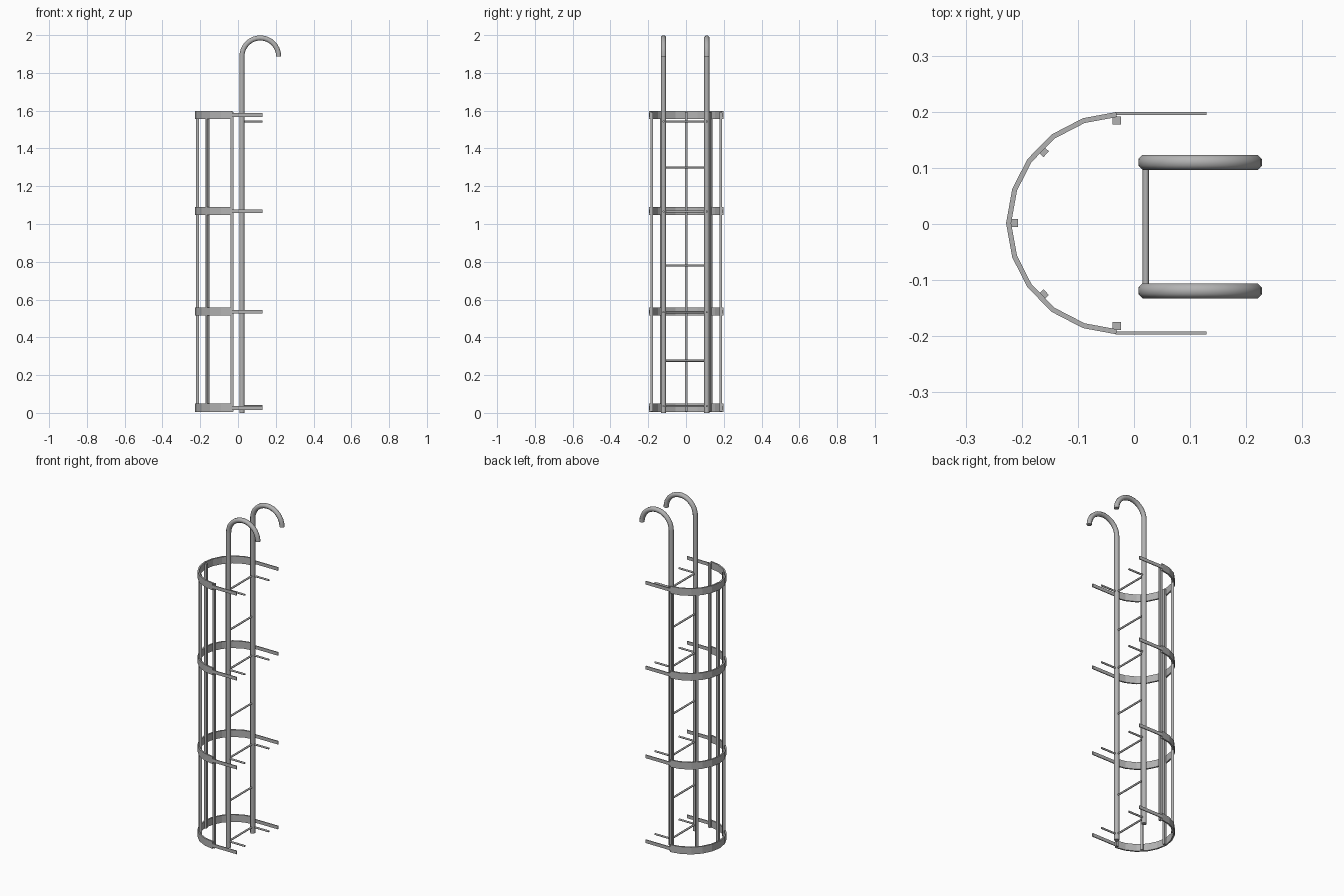
import bpy, bmesh, math
from mathutils import Vector, Matrix

if "Cube" in bpy.data.objects:
    bpy.data.objects.remove(bpy.data.objects["Cube"])

GREY = (0.45, 0.45, 0.45, 1)
steel = bpy.data.materials.new("grey steel")
steel.use_nodes = True
steel.diffuse_color = GREY
steel.node_tree.nodes["Principled BSDF"].inputs["Base Color"].default_value = GREY


def finish(name, bm, smooth=False):
    bmesh.ops.recalc_face_normals(bm, faces=bm.faces)
    mesh = bpy.data.meshes.new(name)
    bm.to_mesh(mesh)
    bm.free()
    mesh.materials.append(steel)
    obj = bpy.data.objects.new(name, mesh)
    bpy.context.collection.objects.link(obj)
    if smooth:
        bpy.ops.object.select_all(action='DESELECT')
        obj.select_set(True)
        bpy.context.view_layer.objects.active = obj
        bpy.ops.object.shade_smooth_by_angle(angle=math.radians(50))
    return obj


def box(name, centre, size, turn=0):
    bm = bmesh.new()
    place = (Matrix.Translation(centre) @ Matrix.Rotation(turn, 4, 'Z')
             @ Matrix.Diagonal((*size, 1)))
    bmesh.ops.create_cube(bm, size=1, matrix=place)
    return finish(name, bm)


def rod(name, start, end, radius):
    start, end = Vector(start), Vector(end)
    axis = end - start
    place = (Matrix.Translation((start + end) / 2)
             @ axis.to_track_quat('Z', 'Y').to_matrix().to_4x4())
    bm = bmesh.new()
    bmesh.ops.create_cone(bm, cap_ends=True, segments=8, radius1=radius,
                          radius2=radius, depth=axis.length, matrix=place)
    return finish(name, bm, True)


def hooked_rail(name, y):
    """Octagonal tube swept up and over in a half circle."""
    r, bend, cx, cz = 0.0145, 0.097, 0.118, 1.888
    frames = [(Vector((cx - bend, y, 0)), Vector((-1, 0, 0)))]
    for i in range(17):
        a = math.pi * (1 - i / 16)
        out = Vector((math.cos(a), 0, math.sin(a)))
        frames.append((Vector((cx, y, cz)) + out * bend, out))
    bm = bmesh.new()
    rings = []
    for p, out in frames:
        angles = [math.tau * (k + 0.5) / 8 for k in range(8)]
        rings.append([bm.verts.new(p + out * r * math.cos(a)
                                   + Vector((0, r * math.sin(a), 0))) for a in angles])
    for a, b in zip(rings, rings[1:]):
        for k in range(8):
            bm.faces.new((a[k], a[k - 1], b[k - 1], b[k]))
    bm.faces.new(rings[0])
    bm.faces.new(rings[-1])
    return finish(name, bm, True)


# Half of the hoop outline, from the open end to the middle
HALF = [(-0.032, 0.198), (-0.091, 0.187), (-0.147, 0.158),
        (-0.19, 0.114), (-0.217, 0.061), (-0.228, 0)]
OUTLINE = [Vector(p) for p in HALF] + [Vector((x, -y)) for x, y in HALF[-2::-1]]
MID = 0.0015


def hoop(name, z, height=0.043, thick=0.009):
    bm = bmesh.new()
    sections = []
    for i, p in enumerate(OUTLINE):
        t = OUTLINE[min(i + 1, len(OUTLINE) - 1)] - OUTLINE[max(i - 1, 0)]
        inward = Vector((-t.y, t.x)).normalized() * thick
        q = p + inward
        sections.append([bm.verts.new((v.x, v.y + MID, z + h)) for v, h in
                         ((p, -height / 2), (q, -height / 2), (q, height / 2), (p, height / 2))])
    for a, b in zip(sections, sections[1:]):
        for k in range(4):
            bm.faces.new((a[k], a[k - 1], b[k - 1], b[k]))
    bm.faces.new(sections[0])
    bm.faces.new(sections[-1])
    return finish(name, bm)


RAILS = {"left": 0.11, "right": -0.119}
SIDES = {"back": 1, "front": -1}

# Rails with hooked tops
for side, y in RAILS.items():
    hooked_rail("rail_" + side, y)

# Cage hoops, their wall straps and the rail standoffs
for i, z in enumerate((0.027, 0.536, 1.069, 1.578)):
    hoop(f"cage_hoop_{i}", z)
    for side, s in SIDES.items():
        box(f"wall_strap_{side}_{i}", (0.048, MID + s * 0.1955, z - 0.001),
            (0.162, 0.005, 0.02))
for i, z in enumerate((0.036, 0.533, 1.066, 1.543)):
    for side, y in RAILS.items():
        rod(f"standoff_{side}_{i}", (0.021, y, z), (0.129, y, z), 0.0055)

# Rungs
for i, z in enumerate((0.036, 0.276, 0.533, 0.78, 1.066, 1.3, 1.543)):
    rod(f"rung_{i}", (0.021, RAILS["right"], z), (0.021, RAILS["left"], z), 0.0055)

# Vertical cage bars
BAR = (0.015, 0.014, 1.585)
box("cage_bar_middle", (-0.214, MID, 0.8), BAR)
for side, s in SIDES.items():
    box("cage_bar_diagonal_" + side, (-0.162, MID + s * 0.128, 0.8), BAR,
        -s * math.radians(42))
    box("cage_bar_end_" + side, (-0.031, MID + s * 0.183, 0.8), BAR)
